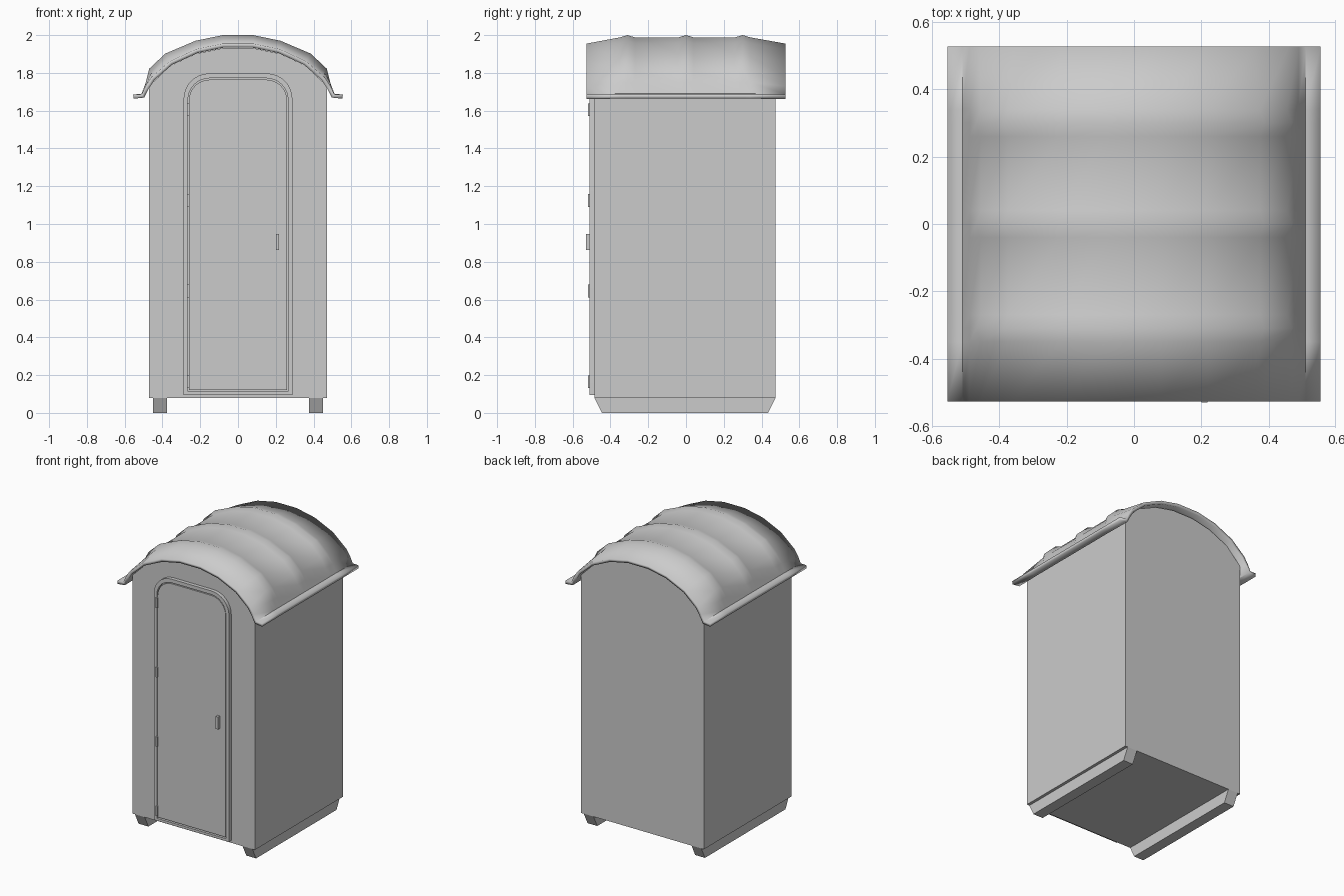
import bpy, bmesh, math

if "Cube" in bpy.data.objects:
    bpy.data.objects.remove(bpy.data.objects["Cube"])


def make(name, verts, faces):
    me = bpy.data.meshes.new(name)
    me.from_pydata(verts, [], faces)
    ob = bpy.data.objects.new(name, me)
    bpy.context.collection.objects.link(ob)
    return ob


def fix_normals(ob):
    bm = bmesh.new()
    bm.from_mesh(ob.data)
    bmesh.ops.recalc_face_normals(bm, faces=bm.faces)
    bm.to_mesh(ob.data)
    bm.free()
    return ob


def smooth(ob, angle):
    bpy.ops.object.select_all(action='DESELECT')
    ob.select_set(True)
    bpy.context.view_layer.objects.active = ob
    bpy.ops.object.shade_smooth_by_angle(angle=math.radians(angle))


def prism(name, loop_a, loop_b):
    """Closed solid between two matching loops."""
    n = len(loop_a)
    faces = [(i, (i + 1) % n, n + (i + 1) % n, n + i) for i in range(n)]
    faces += [tuple(range(n)), tuple(range(n, 2 * n))]
    return fix_normals(make(name, loop_a + loop_b, faces))


def box(name, x0, x1, y0, y1, z0, z1):
    quad = [(x0, z0), (x1, z0), (x1, z1), (x0, z1)]
    return prism(name, [(x, y0, z) for x, z in quad], [(x, y1, z) for x, z in quad])


def mirrored(half):
    """Half profile listed from the +x edge to the middle -> full profile, left to right."""
    return [(-x, z) for x, z in half] + half[::-1]


def door_outline(hw, z0, z1, r, n=8):
    right = [(hw, z0)]
    for k in range(n + 1):
        a = math.pi / 2 * k / n
        right.append((hw - r + r * math.cos(a), z1 - r + r * math.sin(a)))
    return right + [(-x, z) for x, z in right[::-1]]


# Cabin body with arched top
arch = mirrored([(.47, .08), (.47, 1.73), (.36, 1.838), (.22, 1.902), (.08, 1.931)])
prism("cabin_body", [(x, -.485, z) for x, z in arch], [(x, .475, z) for x, z in arch])

# Barrel roof: cross-sections at the ends, between ribs and on the ribs
edge = mirrored([(.555, 1.685), (.51, 1.687), (.49, 1.73), (.46, 1.775),
                 (.36, 1.862), (.22, 1.926), (.08, 1.955)])
panel = mirrored([(.555, 1.685), (.51, 1.69), (.488, 1.75), (.455, 1.81),
                  (.375, 1.888), (.22, 1.957), (.08, 1.988)])
rib = mirrored([(.555, 1.685), (.51, 1.69), (.488, 1.75), (.47, 1.822),
                (.385, 1.902), (.225, 1.97), (.08, 2.0)])
stations = [(-.527, edge)]
for y in (-.31, 0, .30):
    stations += [(y - .04, panel), (y, rib), (y + .04, panel)]
stations.append((.527, edge))
n = len(edge)
verts = [(x, y, z) for y, prof in stations for x, z in prof]
faces = [(j * n + i, j * n + i + 1, (j + 1) * n + i + 1, (j + 1) * n + i)
         for j in range(len(stations) - 1) for i in range(n - 1)]
roof = make("roof", verts, faces)
mod = roof.modifiers.new("thickness", 'SOLIDIFY')
mod.thickness = .022
mod.offset = -1
smooth(roof, 50)

# Door frame ring
outer = door_outline(.288, .095, 1.797, .135)
inner = door_outline(.265, .112, 1.772, .115)
n = len(outer)
rings = [[(x, y, z) for x, z in loop]
         for loop, y in ((outer, -.48), (outer, -.51), (inner, -.51), (inner, -.48))]
faces = [(r * n + i, r * n + (i + 1) % n, ((r + 1) % 4) * n + (i + 1) % n, ((r + 1) % 4) * n + i)
         for r in range(4) for i in range(n)]
smooth(fix_normals(make("door_frame", sum(rings, []), faces)), 30)

# Door panel, slightly inside the frame
leaf = door_outline(.26, .12, 1.764, .11)
smooth(prism("door", [(x, -.507, z) for x, z in leaf], [(x, -.48, z) for x, z in leaf]), 30)

# Hinges and handle
for k, z in enumerate((.165, .645, 1.125, 1.605)):
    box(f"hinge_{k + 1}", -.269, -.257, -.518, -.49, z - .034, z + .034)
box("door_handle", .2, .218, -.53, -.5, .862, .948)

# Skids with sloping ends
side = [(-.485, .08), (-.445, 0), (.435, 0), (.475, .08)]
for name, s in (("left_skid", -1), ("right_skid", 1)):
    prism(name, [(s * .375, y, z) for y, z in side], [(s * .45, y, z) for y, z in side])
